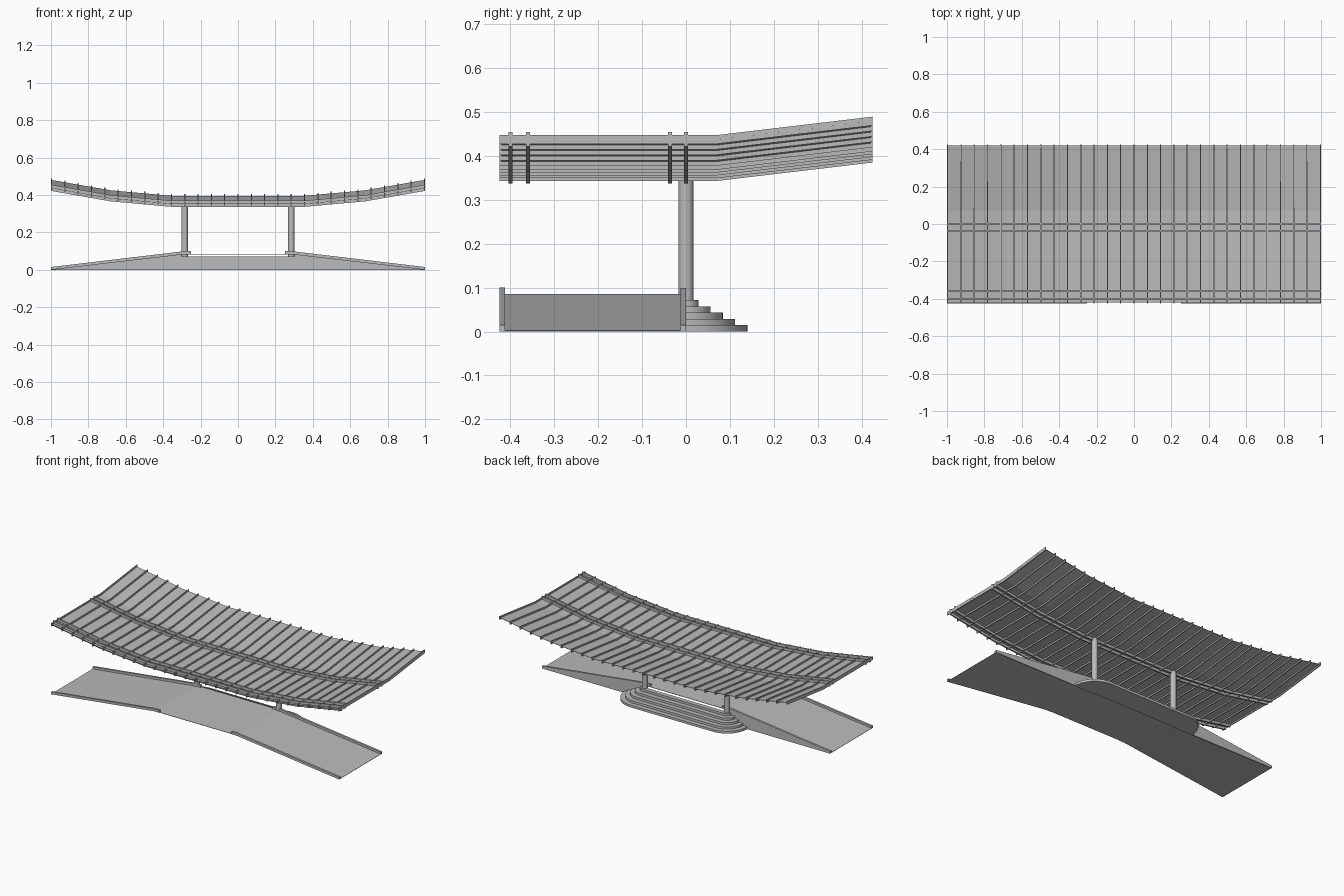
import bpy, bmesh, math

cube = bpy.data.objects.get("Cube")
if cube:
    bpy.data.objects.remove(cube)

GREY = (0.5, 0.5, 0.5, 1)
mat = bpy.data.materials.new("plain grey")
mat.use_nodes = True
mat.diffuse_color = GREY
mat.node_tree.nodes["Principled BSDF"].inputs["Base Color"].default_value = GREY


def finish(name, bm):
    bmesh.ops.recalc_face_normals(bm, faces=bm.faces)
    me = bpy.data.meshes.new(name)
    bm.to_mesh(me)
    bm.free()
    me.materials.append(mat)
    ob = bpy.data.objects.new(name, me)
    bpy.context.collection.objects.link(ob)
    return ob


def prism(bm, outline, place, a, b):
    """Extrude a 2D outline from a to b; place(u, v, w) gives the 3D point."""
    ends = [[bm.verts.new(place(u, v, w)) for u, v in outline] for w in (a, b)]
    n = len(outline)
    for end in ends:
        bm.faces.new(end)
    for i in range(n):
        j = (i + 1) % n
        bm.faces.new((ends[0][i], ends[0][j], ends[1][j], ends[1][i]))


def band(path, low, high):
    """Outline of a strip lying between two offsets from a path."""
    return [(u, v + low) for u, v in path] + [(u, v + high) for u, v in reversed(path)]


def along_y(u, v, w):
    return (u, w, v)


def along_x(u, v, w):
    return (w, u, v)


def along_z(u, v, w):
    return (u, v, w)


def mirrored(path):
    return [(-x, z) for x, z in reversed(path)] + path


# Shared roof shape: upswept ends, lifted back edge
HALF = [(0.357, 0.343), (0.68, 0.372), (1.0, 0.428)]
ROOF = mirrored(HALF)
SLOPE = [(-0.425, 0), (0.07, 0), (0.425, 0.042)]


def roof_z(x):
    x = abs(x)
    if x <= HALF[0][0]:
        return HALF[0][1]
    for (x0, z0), (x1, z1) in zip(HALF, HALF[1:]):
        if x <= x1 + 1e-6:
            return z0 + (z1 - z0) * (x - x0) / (x1 - x0)


# Roof panel
bm = bmesh.new()
rows = [[bm.verts.new((x, y * 0.99, z + dz + 0.01)) for x, z in ROOF] for y, dz in SLOPE]
for r0, r1 in zip(rows, rows[1:]):
    for i in range(len(ROOF) - 1):
        bm.faces.new((r0[i], r0[i + 1], r1[i + 1], r1[i]))
panel = finish("roof_panel", bm)
solid = panel.modifiers.new("thickness", 'SOLIDIFY')
solid.thickness = 0.002
solid.offset = 0

# Roof ribs running front to back
bm = bmesh.new()
COUNT = 28
for i in range(COUNT + 1):
    x = -0.997 + 1.994 * i / COUNT
    path = [(y, dz + roof_z(x)) for y, dz in SLOPE]
    prism(bm, band(path, 0, 0.02), along_x, x - 0.003, x + 0.003)
finish("roof_ribs", bm)

# Paired long beams under and through the roof
bm = bmesh.new()
for y in (-0.40, -0.36, -0.036, 0.0):
    prism(bm, band(ROOF, -0.006, 0.027), along_y, y - 0.0045, y + 0.0045)
finish("long_beams", bm)

# Columns
for side, name in ((1, "left_column"), (-1, "right_column")):
    bpy.ops.mesh.primitive_cylinder_add(vertices=32, radius=0.017, depth=0.28,
                                        location=(side * 0.285, 0, 0.212))
    column = bpy.context.object
    column.name = name
    column.data.materials.append(mat)
    bpy.ops.object.shade_smooth_by_angle()

# Deck with a ramp on each end
bm = bmesh.new()
deck = mirrored([(0.285, 0.085), (1.0, 0.002)])
prism(bm, band(deck, -0.002, 0), along_y, -0.42, 0)
finish("ramp_deck", bm)

# Kerbs along the ramps, with a wall below the back ones
for side, name in ((1, "left"), (-1, "right")):
    bm = bmesh.new()
    kerb = [(side * 0.25, 0.085), (side * 0.285, 0.085), (side, 0.0)]
    for y in (-0.425, -0.013):
        prism(bm, band(kerb, 0, 0.015), along_y, y, y + 0.013)
    finish(name + "_kerbs", bm)
    bm = bmesh.new()
    wall = [(side * 0.285, 0), (side * 0.285, 0.085), (side, 0.0)]
    prism(bm, wall, along_y, -0.006, 0)
    finish(name + "_back_wall", bm)

# Rounded steps at the back
bm = bmesh.new()
STEPS = 5
ARC = 12
for i in range(STEPS):
    r = 0.14 * (STEPS - i) / STEPS
    outline = []
    for side in (1, -1):
        for k in range(ARC + 1):
            a = math.pi / 2 * (k / ARC + (side < 0))
            outline.append((side * 0.285 + r * math.cos(a), r * math.sin(a)))
    prism(bm, outline, along_z, i * 0.0144, (i + 1) * 0.0144)
steps = finish("back_steps", bm)
bpy.ops.object.select_all(action='DESELECT')
steps.select_set(True)
bpy.context.view_layer.objects.active = steps
bpy.ops.object.shade_smooth_by_angle()
